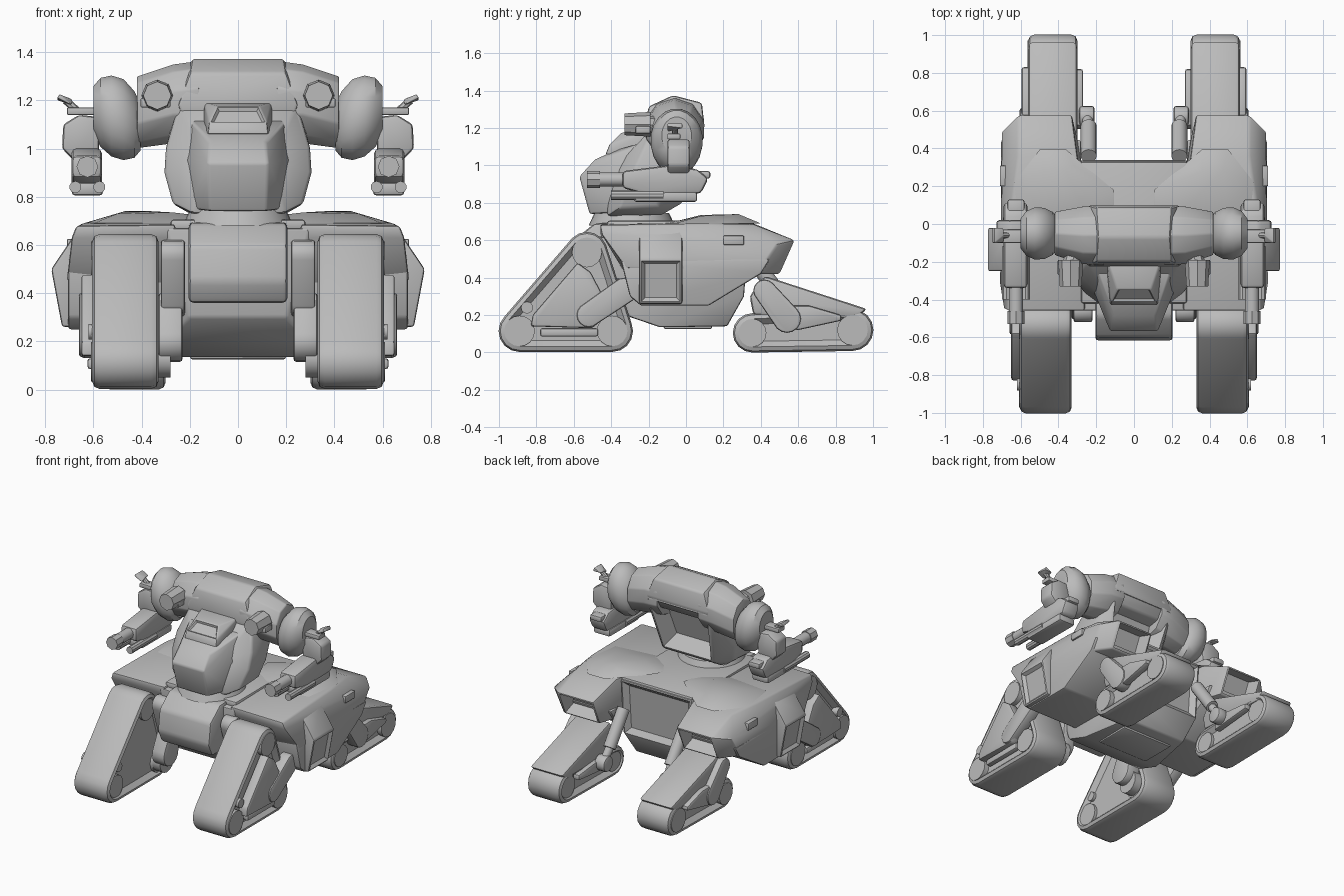
import bpy, bmesh
from math import cos, sin, pi, radians
from mathutils import Vector, Matrix

cube = bpy.data.objects.get("Cube")
if cube:
    bpy.data.objects.remove(cube, do_unlink=True)

grey = bpy.data.materials.new("armour grey")
grey.use_nodes = True
grey.diffuse_color = (0.5, 0.5, 0.5, 1)
for node in grey.node_tree.nodes:
    if node.type == 'BSDF_PRINCIPLED':
        node.inputs["Base Color"].default_value = grey.diffuse_color


def finish(name, bm, mirror):
    """Turn a bmesh into a shaded object, optionally mirrored across x."""
    bmesh.ops.recalc_face_normals(bm, faces=bm.faces[:])
    mesh = bpy.data.meshes.new(name)
    bm.to_mesh(mesh)
    bm.free()
    mesh.materials.append(grey)
    mesh.shade_smooth()
    mesh.set_sharp_from_angle(angle=radians(32))
    obj = bpy.data.objects.new(name, mesh)
    bpy.context.collection.objects.link(obj)
    if mirror:
        obj.modifiers.new("Mirror", 'MIRROR')
    return obj


def hull(name, points, bevel=0.012, mirror=True, recess=(), rim=0.03, depth=0.03):
    """Bevelled convex solid; recess lists directions whose face is sunk in."""
    bm = bmesh.new()
    for p in points:
        bm.verts.new(p)
    res = bmesh.ops.convex_hull(bm, input=bm.verts[:])
    spare = {v for v in res["geom_interior"] + res["geom_unused"]
             if isinstance(v, bmesh.types.BMVert)}
    bmesh.ops.delete(bm, geom=list(spare), context='VERTS')
    bmesh.ops.dissolve_limit(bm, angle_limit=0.03, verts=bm.verts[:], edges=bm.edges[:])
    bmesh.ops.recalc_face_normals(bm, faces=bm.faces[:])
    if bevel:
        edges = [e for e in bm.edges if e.calc_face_angle(0) > radians(28)]
        bmesh.ops.bevel(bm, geom=edges, offset=bevel, segments=2, profile=0.5,
                        affect='EDGES', clamp_overlap=True)
    for d in recess:
        bm.normal_update()
        d = Vector(d).normalized()
        face = max(bm.faces, key=lambda f: f.calc_area() * max(f.normal.dot(d), 0) ** 8)
        bmesh.ops.inset_individual(bm, faces=[face], thickness=rim, depth=-depth)
    return finish(name, bm, mirror)


def sym(points):
    return [(s * x, y, z) for x, y, z in points for s in (1, -1)]


def disc(y, z, r, n=16):
    return [(y + r * cos(2 * pi * i / n), z + r * sin(2 * pi * i / n)) for i in range(n)]


def slab(name, outline, x0, x1, **kw):
    """Side outline in (y, z) stretched from x0 to x1."""
    return hull(name, [(x, y, z) for y, z in outline for x in (x0, x1)], **kw)


def box(name, lo, hi, **kw):
    return hull(name, [(x, y, z) for x in (lo[0], hi[0]) for y in (lo[1], hi[1])
                       for z in (lo[2], hi[2])], **kw)


def barrel(name, rings, sides, **kw):
    """Solid around the x axis from rings of (x, y, z, y radius, z radius)."""
    turns = [(i + .5) * 2 * pi / sides for i in range(sides)]
    return hull(name, [(x, cy + ry * cos(a), cz + rz * sin(a))
                       for x, cy, cz, ry, rz in rings for a in turns], **kw)


def rod(name, a, b, r, r2=None, sides=16, mirror=True):
    a, b = Vector(a), Vector(b)
    axis = b - a
    place = Matrix.Translation((a + b) / 2) @ axis.to_track_quat('Z', 'Y').to_matrix().to_4x4()
    bm = bmesh.new()
    bmesh.ops.create_cone(bm, cap_ends=True, segments=sides, radius1=r,
                          radius2=r if r2 is None else r2, depth=axis.length, matrix=place)
    return finish(name, bm, mirror)


# Track units: belts, wheels
sides = [(1, 0, 0), (-1, 0, 0)]
front_wheels = [(-.89, .115, .112), (-.395, .115, .112), (-.53, .535, .11)]
rear_wheels = [(.355, .105, .105), (.89, .12, .112)]
belt = [p for w in front_wheels for p in disc(*w)]
slab("front_track_belt", belt, .33, .605, bevel=.03, recess=sides)
belt = [p for w in rear_wheels for p in disc(*w)]
slab("rear_track_belt", belt, .3, .56, bevel=.03, recess=sides)
for i, (y, z, r) in enumerate(front_wheels):
    rod(f"front_wheel_{i}", (.34, y, z), (.61, y, z), r - .03)
for i, (y, z, r) in enumerate(rear_wheels):
    rod(f"rear_wheel_{i}", (.31, y, z), (.565, y, z), r - .03)
rod("front_tension_roller", (.34, -.85, .24), (.62, -.85, .24), .032)

# Front legs: covers outside, links inside
slab("front_leg_cover", [(-.83, .14), (-.82, .2), (-.58, .48), (-.51, .43), (-.4, .22), (-.5, .13)], .58, .65)
slab("front_leg_arm", disc(-.52, .2, .065) + disc(-.33, .33, .07), .58, .66)
slab("front_hip_link", disc(-.46, .56, .06) + disc(-.38, .38, .08), .22, .32)
slab("front_knee_link", disc(-.42, .2, .085) + disc(-.38, .34, .06), .23, .33)
rod("front_inner_hub", (.28, -.4, .13), (.34, -.4, .13), .08)
box("front_lower_guard", (.585, -.78, .085), (.625, -.47, .13))

# Rear legs: ramp over the belt, arms, struts and guards
slab("rear_ramp", [(.42, .41), (.34, .3), (.36, .2), (.6, .335), (.97, .232), (.9, .18), (.5, .2)],
     .3, .56, bevel=.02)
slab("rear_leg_arm", disc(.42, .33, .06) + disc(.54, .18, .075), .5, .605)
slab("rear_leg_cover", [(.48, .14), (.5, .25), (.66, .25), (.83, .2), (.83, .17), (.6, .12)], .54, .595)
slab("rear_inner_cover", [(.5, .12), (.52, .22), (.82, .19), (.82, .15)], .27, .32)
rod("rear_strut", (.24, .36, .5), (.24, .52, .28), .042)
rod("rear_piston", (.24, .5, .3), (.25, .58, .19), .028)
slab("rear_strut_foot", disc(.57, .19, .055), .21, .29)
rod("rear_axle", (.22, .55, .18), (.35, .55, .18), .035)

# Lower hull
hull("belly", sym([(.3, -.46, .67), (.28, .34, .69), (.28, .31, .3), (.24, .22, .14),
                   (.31, -.14, .135), (.31, -.3, .19), (.2, -.42, .3)]),
     mirror=False, recess=[(0, 1, 0)], rim=.05)
slab("nose", [(-.4, .695), (-.49, .69), (-.6, .6), (-.62, .45), (-.58, .36), (-.38, .36)],
     -.205, .205, bevel=.02, mirror=False)
hull("fender", [(.26, -.46, .685), (.67, -.46, .68), (.26, -.45, .63), (.69, -.45, .63),
                (.26, -.33, .43), (.71, -.32, .45), (.28, .36, .42), (.7, .38, .42),
                (.33, .58, .6), (.61, .58, .6), (.33, .5, .42), (.61, .5, .42),
                (.7, .49, .58), (.3, .36, .69), (.61, .36, .685), (.65, .1, .69), (.26, .1, .695)],
     recess=[(0, 1, -.4)], rim=.025, depth=.09)
slab("hull_skirt", [(-.35, .5), (-.3, .3), (-.24, .25), (.12, .25), (.4, .42), (.45, .5)], .28, .705)
hull("side_housing", [(x, y, z) for x, z in ((.66, .67), (.775, .5), (.73, .26), (.62, .26))
                      for y in (-.25, -.02)], recess=[(1, 0, -.2)], rim=.025, depth=.02)
box("side_vent", (.66, .2, .575), (.71, .31, .625), bevel=.006)
box("belly_plate", (-.2, -.12, .125), (.2, .14, .18), mirror=False)

# Deck armour and turret ring
hull("deck_armour", [(.1, 0, .69), (.1, .18, .715), (.32, .31, .72), (.36, .4, .69),
                     (.5, .4, .69), (.64, .22, .69), (.6, -.06, .69), (.25, -.1, .69),
                     (.27, .08, .735), (.36, .28, .74), (.47, .28, .74), (.5, .08, .73)], bevel=.008)
box("deck_centre", (-.28, -.42, .66), (.28, .33, .705), mirror=False)
rod("turret_ring", (0, -.29, .68), (0, -.29, .745), .23, .2, sides=32, mirror=False)

# Torso: waist with sunk back panel, prow, canopy, upper chest
hull("waist", sym([(.19, -.42, .73), (.2, -.14, .73), (.27, -.36, .77), (.27, -.15, .78),
                   (.305, -.31, .9), (.305, -.12, .9), (.3, -.27, 1), (.27, -.02, 1),
                   (.14, -.42, .95), (.24, -.22, 1.15), (.25, .1, 1.2), (.24, -.18, 1.2),
                   (.2, -.02, .8)]),
     bevel=.015, mirror=False, recess=[(0, 1, -.3)], rim=.07, depth=.1)
hull("prow", sym([(.12, -.515, .74), (.125, -.57, .94), (.115, -.49, 1.03), (.12, -.38, 1.08),
                  (.2, -.36, .75), (.22, -.34, .95), (.2, -.24, 1.12)]), mirror=False)
hull("canopy", sym([(.125, -.43, 1.06), (.12, -.41, 1.11), (.09, -.345, 1.175), (.14, -.2, 1.19),
                    (.15, -.25, 1.06)]),
     bevel=.008, mirror=False, recess=[(0, -.7, .7)], rim=.012, depth=.012)
hull("upper_chest", sym([(.22, -.2, 1.08), (.25, -.225, 1.18), (.2, -.2, 1.315), (.19, -.07, 1.375),
                         (.2, .085, 1.335), (.25, .1, 1.2), (.22, .05, 1.12)]),
     bevel=.015, mirror=False)

# Shoulder beams, shoulder joints and lamp pods
barrel("shoulder_beam", ((.16, -.06, 1.2, .165, .165), (.27, -.06, 1.19, .16, .16),
                         (.42, -.05, 1.15, .12, .15)), 10, bevel=.008)
barrel("shoulder_joint", ((.405, -.05, 1.09, .08, .1), (.43, -.05, 1.1, .115, .14),
                          (.475, -.05, 1.12, .137, .17), (.525, -.05, 1.135, .14, .17),
                          (.57, -.05, 1.15, .12, .145), (.6, -.05, 1.16, .08, .1)), 20, bevel=0)
rod("lamp_pod", (.335, -.33, 1.22), (.335, -.19, 1.22), .058, .066, sides=8)
rod("lamp_stem", (.33, -.22, 1.22), (.3, -.1, 1.2), .05, sides=8)
box("lamp_bracket", (.28, -.27, 1.17), (.405, -.19, 1.21), bevel=.008)

# Arms with guns
hull("elbow", [(x, y, z) for x, z in ((.57, 1.13), (.66, 1.14), (.725, 1.1), (.73, 1.0), (.68, .95), (.58, .95))
               for y in (-.1, .02)], bevel=.015)
slab("forearm", [(-.34, .88), (-.34, .97), (-.1, 1.0), (.06, .98), (.12, .93), (.08, .85), (-.2, .84)],
     .565, .69, bevel=.02)
box("forearm_stock", (.58, .04, .93), (.67, .13, .97))
rod("main_barrel", (.625, -.52, .925), (.625, -.3, .925), .038, sides=12)
rod("muzzle", (.625, -.53, .925), (.625, -.46, .925), .045, sides=8)
for x in (.575, .675):
    rod("lower_barrel", (x, -.4, .84), (x, -.12, .84), .025, sides=10)
box("gun_base", (.56, -.28, .805), (.69, .06, .86), bevel=.015)
box("arm_rail", (.56, -.1, 1.14), (.71, -.03, 1.17), bevel=.006)
rod("sensor_stem", (.66, -.06, 1.15), (.715, -.06, 1.2), .016, sides=8)
hull("sensor_head", [(.69, -.1, 1.18), (.69, -.02, 1.2), (.75, -.1, 1.21), (.75, -.02, 1.2),
                     (.74, -.1, 1.225), (.74, -.02, 1.225), (.69, -.06, 1.205)], bevel=.004)
